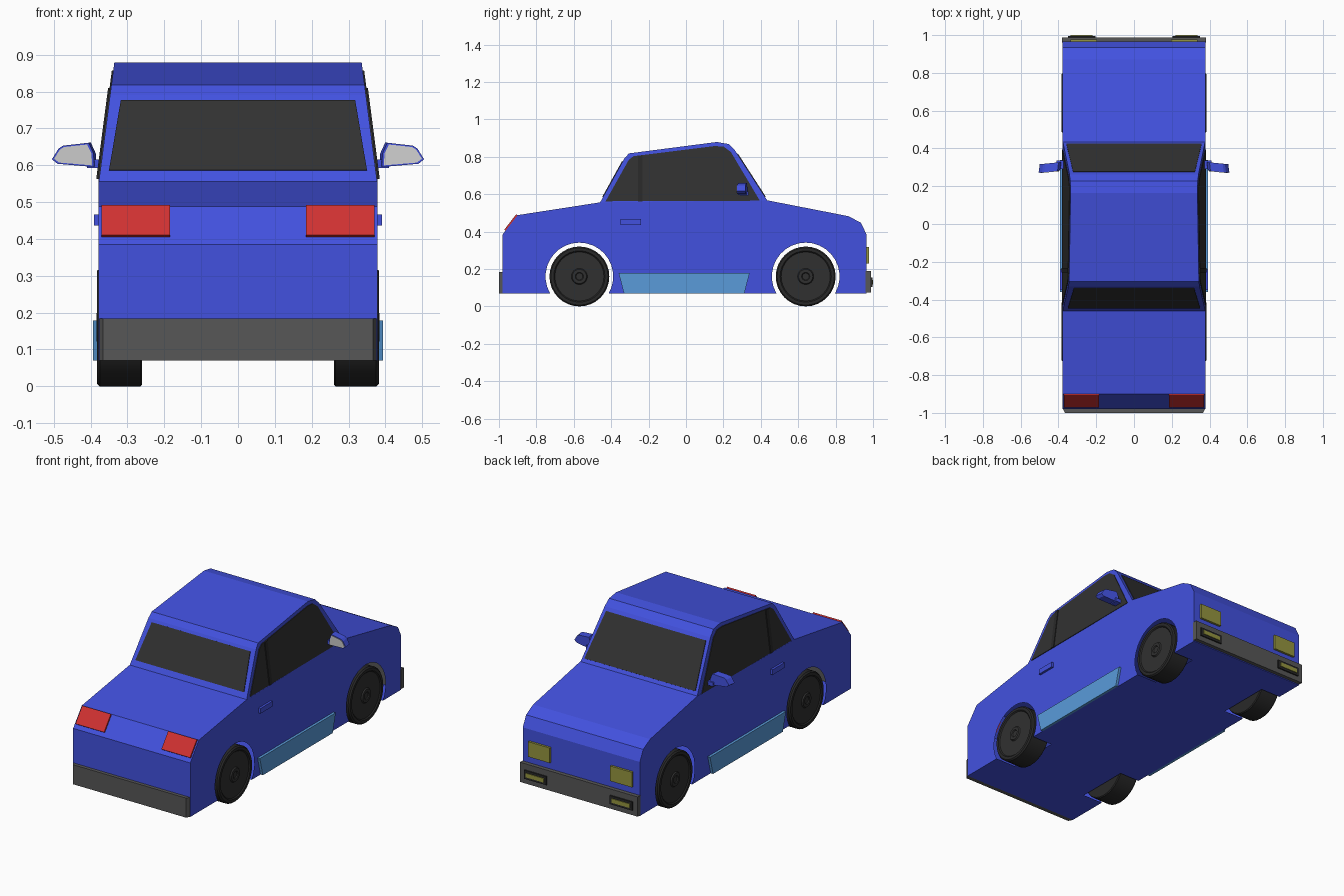
import bpy, bmesh, math
from mathutils import Vector

if "Cube" in bpy.data.objects:
    bpy.data.objects.remove(bpy.data.objects["Cube"])


def material(name, r, g, b):
    m = bpy.data.materials.new(name)
    m.diffuse_color = (r, g, b, 1)
    m.use_nodes = True
    m.node_tree.nodes["Principled BSDF"].inputs["Base Color"].default_value = m.diffuse_color
    return m


BLUE = material("body blue", 0.055, 0.083, 0.74)
SKY = material("sill light blue", 0.10, 0.33, 0.70)
GLASS = material("dark glass", 0.031, 0.031, 0.031)
TYRE = material("tyre black", 0.022, 0.022, 0.022)
RIM = material("rim charcoal", 0.030, 0.030, 0.030)
GREY = material("bumper grey", 0.095, 0.095, 0.095)
RED = material("tail light red", 0.63, 0.031, 0.031)
OLIVE = material("lamp olive", 0.30, 0.30, 0.05)
SILVER = material("mirror silver", 0.62, 0.62, 0.62)

W = 0.378                      # half width of the body
SIDES = ((1, "right"), (-1, "left"))


def finish(name, bm, *mats):
    bmesh.ops.remove_doubles(bm, verts=bm.verts, dist=1e-5)
    bmesh.ops.recalc_face_normals(bm, faces=bm.faces)
    me = bpy.data.meshes.new(name)
    bm.to_mesh(me)
    bm.free()
    for m in mats:
        me.materials.append(m)
    ob = bpy.data.objects.new(name, me)
    bpy.context.collection.objects.link(ob)
    return ob


def prism(name, pts, vec, mat):
    """Polygon swept along a vector."""
    bm = bmesh.new()
    a = [bm.verts.new(p) for p in pts]
    b = [bm.verts.new(Vector(p) + Vector(vec)) for p in pts]
    bm.faces.new(a)
    bm.faces.new(b)
    for i in range(len(a)):
        j = (i + 1) % len(a)
        bm.faces.new((a[i], a[j], b[j], b[i]))
    return finish(name, bm, mat)


def box(name, x, y, z, mat):
    pts = [(x[0], y[0], z[0]), (x[1], y[0], z[0]), (x[1], y[0], z[1]), (x[0], y[0], z[1])]
    return prism(name, pts, (0, y[1] - y[0], 0), mat)


# Body shell: side outline with open wheel arches, hollow inside
AXLES = (-0.57, 0.64)
R_ARCH, AXLE_Z, FLOOR = 0.181, 0.16, 0.07
top = [(-0.98, FLOOR), (-0.98, 0.385), (-0.90, 0.488), (-0.46, 0.556), (0.435, 0.567),
       (0.87, 0.482), (0.935, 0.447), (0.965, 0.385), (0.965, FLOOR)]
a0 = math.asin((FLOOR - AXLE_Z) / R_ARCH)
arches = []
for yc in reversed(AXLES):
    for i in range(21):
        a = a0 + (math.pi - 2 * a0) * i / 20
        arches.append((yc + R_ARCH * math.cos(a), AXLE_Z + R_ARCH * math.sin(a)))

bm = bmesh.new()
for s in (1, -1):
    bm.faces.new([bm.verts.new((s * W, y, z)) for y, z in top + arches])
for (y0, z0), (y1, z1) in zip(top, top[1:]):
    bm.faces.new([bm.verts.new(p) for p in
                  ((-W, y0, z0), (W, y0, z0), (W, y1, z1), (-W, y1, z1))])
half = R_ARCH * math.cos(a0)
ys = [-0.98] + [yc + d for yc in AXLES for d in (-half, half)] + [0.965]
xs = (-W, -0.25, 0.25, W)
for i in range(5):
    for j in range(3):
        if i % 2 and j != 1:
            continue           # wheel wells stay open
        bm.faces.new([bm.verts.new(p) for p in (
            (xs[j], ys[i], FLOOR), (xs[j + 1], ys[i], FLOOR),
            (xs[j + 1], ys[i + 1], FLOOR), (xs[j], ys[i + 1], FLOOR))])
finish("body", bm, BLUE)


# Cabin: side outline leaning inward with height
def lean(z):
    return 0.377 - (z - 0.56) * 0.13


cabin = [(-0.46, 0.555), (-0.33, 0.79), (-0.305, 0.818), (0.165, 0.879),
         (0.228, 0.868), (0.262, 0.834), (0.435, 0.566)]
bm = bmesh.new()
rows = [[bm.verts.new((s * lean(z), y, z)) for s in (1, -1)] for y, z in cabin]
for a, b in zip(rows, rows[1:] + rows[:1]):
    bm.faces.new((a[0], a[1], b[1], b[0]))
for k in (0, 1):
    bm.faces.new([r[k] for r in rows])
finish("cabin", bm, BLUE)


# Windscreen and rear window: plates lying on the sloping cabin ends
def end_window(name, p, q, z0, z1, w0, w1):
    d = Vector((0, q[0] - p[0], q[1] - p[1])).normalized()
    n = Vector((0, d.z, -d.y))
    if n.z < 0:
        n = -n
    ya, yb = (p[0] + (z - p[1]) * d.y / d.z for z in (z0, z1))
    prism(name, [(-w0, ya, z0), (w0, ya, z0), (w1, yb, z1), (-w1, yb, z1)], n * 0.004, GLASS)


end_window("rear_window", cabin[0], cabin[1], 0.585, 0.775, 0.350, 0.318)
end_window("windscreen", cabin[6], cabin[5], 0.585, 0.815, 0.358, 0.322)

side_glass = [(-0.43, 0.562), (-0.305, 0.785), (-0.28, 0.803), (0.15, 0.857),
              (0.20, 0.855), (0.24, 0.825), (0.395, 0.565)]
post = [(-0.257, 0.562), (-0.257, 0.806), (-0.232, 0.809), (-0.232, 0.562)]
mirror = [(0.39, 0.595), (0.49, 0.604), (0.505, 0.616), (0.487, 0.645),
          (0.475, 0.653), (0.405, 0.661), (0.392, 0.632)]
mirror_glass = [(0.448 + (x - 0.448) * 0.9, 0.627 + (z - 0.627) * 0.86) for x, z in mirror]
sill = [(-0.36, 0.178), (0.34, 0.178), (0.312, 0.07), (-0.332, 0.07)]

for s, side in SIDES:
    # Side glass and door post
    prism(side + "_side_window", [(s * lean(z), y, z) for y, z in side_glass],
          (s * 0.004, 0, 0), GLASS)
    prism(side + "_door_post", [(s * lean(z), y, z) for y, z in post],
          (s * 0.008, 0, 0), TYRE)
    # Sill skirt and door handle
    prism(side + "_sill", [(s * (W - 0.005), y, z) for y, z in sill], (s * 0.02, 0, 0), SKY)
    box(side + "_door_handle", (s * 0.37, s * 0.391), (-0.35, -0.24), (0.436, 0.466), BLUE)
    # Mirror: arm, swept housing, glass
    box(side + "_mirror_arm", (s * 0.365, s * 0.41), (0.29, 0.335), (0.592, 0.615), BLUE)
    prism(side + "_mirror_housing",
          [(s * x, 0.283 - (x - 0.39) * 0.1, z) for x, z in mirror],
          (-s * 0.006, 0.045, 0), BLUE)
    prism(side + "_mirror_glass",
          [(s * x, 0.283 - (x - 0.39) * 0.1, z) for x, z in mirror_glass],
          (0, -0.003, 0), SILVER)
    # Tail light on the slanted rear panel
    lo, hi = (-0.964, 0.405), (-0.901, 0.487)
    prism(side + "_tail_light",
          [(s * 0.185, *lo), (s * 0.37, *lo), (s * 0.37, *hi), (s * 0.185, *hi)],
          (0, -0.007, 0.0055), RED)
    # Headlight and fog lamp
    box(side + "_headlight", (s * 0.195, s * 0.335), (0.96, 0.978), (0.23, 0.318), OLIVE)
    box(side + "_fog_surround", (s * 0.205, s * 0.35), (0.98, 0.996), (0.105, 0.155), TYRE)
    box(side + "_fog_lamp", (s * 0.22, s * 0.335), (0.99, 1.0), (0.118, 0.142), OLIVE)

# Bumpers
prism("rear_bumper", [(-0.378, -0.975, 0.07), (0.378, -0.975, 0.07), (0.366, -1.0, 0.07),
                      (-0.366, -1.0, 0.07)], (0, 0, 0.114), GREY)
prism("front_bumper", [(-0.38, 0.96, 0.075), (0.38, 0.96, 0.075), (0.38, 0.988, 0.075),
                       (-0.38, 0.988, 0.075)], (0, 0, 0.115), GREY)

# Wheels: turned profile of (x, radius)
SEG = 32
turned = [(0.26, 0.0), (0.26, 0.155), (0.265, 0.16), (0.375, 0.16), (0.383, 0.153),
          (0.383, 0.137), (0.377, 0.131), (0.377, 0.043), (0.384, 0.038),
          (0.384, 0.022), (0.379, 0.018), (0.379, 0.0)]
for yc, end in zip(AXLES, ("rear", "front")):
    for s, side in SIDES:
        bm = bmesh.new()
        rings = [[bm.verts.new((s * x, yc + r * math.cos(t * math.tau / SEG),
                                AXLE_Z + r * math.sin(t * math.tau / SEG)))
                  for t in range(SEG)] for x, r in turned[1:-1]]
        bm.faces.new(rings[0])
        bm.faces.new(rings[-1]).material_index = 1
        for k, (a, b) in enumerate(zip(rings, rings[1:])):
            for i in range(SEG):
                j = (i + 1) % SEG
                f = bm.faces.new((a[i], a[j], b[j], b[i]))
                f.material_index = 1 if k >= 5 else 0
        ob = finish(side + "_" + end + "_wheel", bm, TYRE, RIM)
        bpy.ops.object.select_all(action='DESELECT')
        ob.select_set(True)
        bpy.context.view_layer.objects.active = ob
        bpy.ops.object.shade_smooth_by_angle(angle=math.radians(30))
